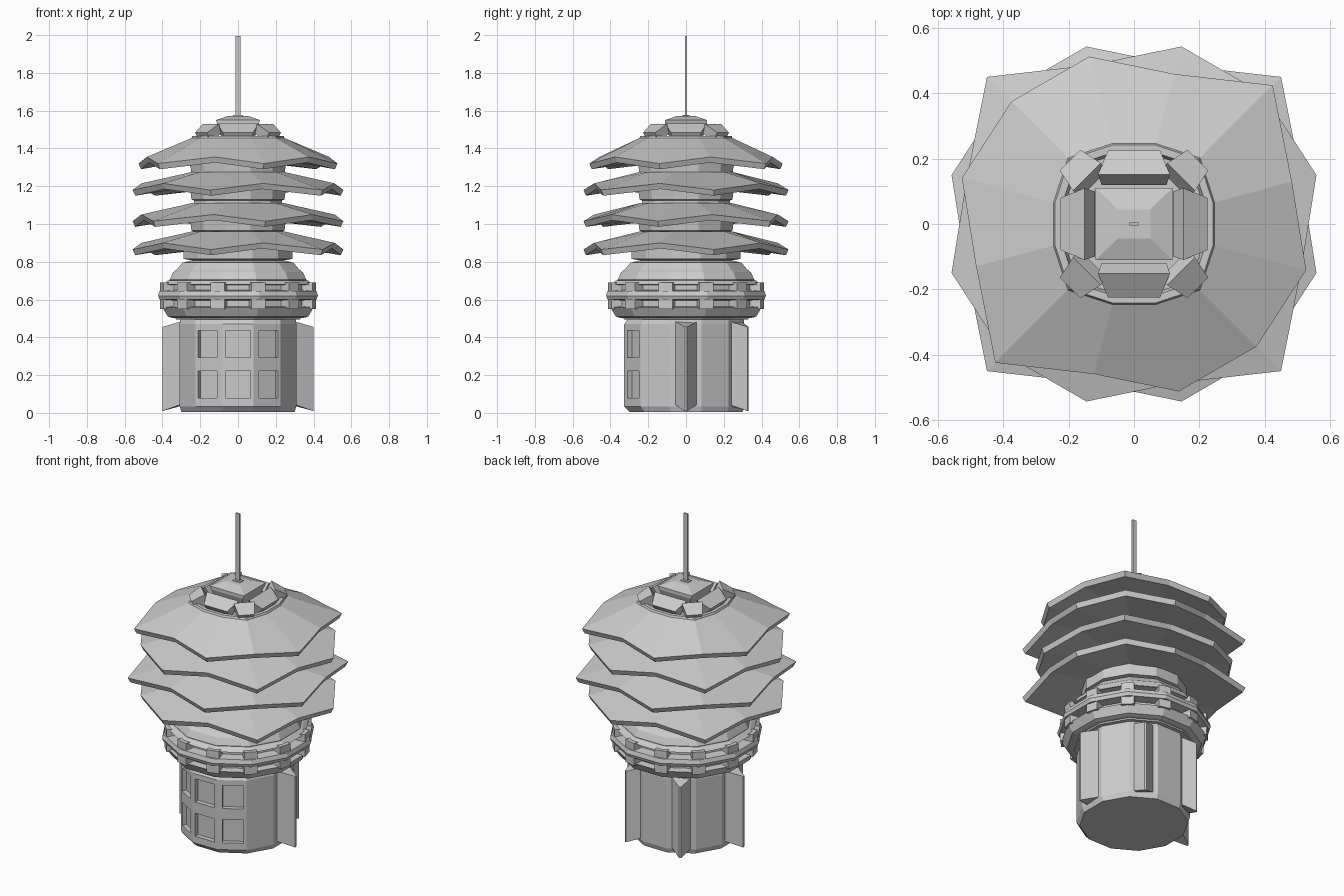
import bpy, bmesh
from math import sin, cos, radians
from mathutils import Matrix, Vector

if "Cube" in bpy.data.objects:
    bpy.data.objects.remove(bpy.data.objects["Cube"])

N = 12
ANG = [radians(15 + 30 * k) for k in range(N)]


def make(name, bm):
    bmesh.ops.recalc_face_normals(bm, faces=bm.faces)
    me = bpy.data.meshes.new(name)
    bm.to_mesh(me)
    bm.free()
    ob = bpy.data.objects.new(name, me)
    bpy.context.collection.objects.link(ob)
    return ob


def add_loft(bm, rings):
    """Skin a stack of equal-length point rings and cap both ends."""
    loops = [[bm.verts.new(p) for p in r] for r in rings]
    for a, b in zip(loops, loops[1:]):
        n = len(a)
        for i in range(n):
            j = (i + 1) % n
            bm.faces.new((a[i], a[j], b[j], b[i]))
    bm.faces.new(loops[0][::-1])
    bm.faces.new(loops[-1])


def loft(name, rings):
    bm = bmesh.new()
    add_loft(bm, rings)
    return make(name, bm)


def circle(r, z):
    return [(r * cos(a), r * sin(a), z) for a in ANG]


def turned(name, profile):
    return loft(name, [circle(r, z) for r, z in profile])


def box_ring(hx, hy, z, cx=0.0, cy=0.0):
    return [(cx - hx, cy - hy, z), (cx + hx, cy - hy, z),
            (cx + hx, cy + hy, z), (cx - hx, cy + hy, z)]


def add_box(bm, size, matrix):
    bmesh.ops.create_cube(bm, size=1, matrix=matrix @ Matrix.Diagonal((*size, 1)))


def spin(deg):
    return Matrix.Rotation(radians(deg), 4, 'Z')


# Lower body: twelve sides, front bulged forward with chamfered ends
def body_ring(r, z, front):
    return [(x, y * front if y < 0 else y, z) for x, y, z in circle(r, z)]


body = loft("lower_body", [body_ring(0.31, 0.01, 1.0), body_ring(0.32, 0.04, 1.06),
                           body_ring(0.32, 0.475, 1.06), body_ring(0.315, 0.505, 1.0)])

# Recessed windows on the three front facets
bm = bmesh.new()
for deg, w, r in ((-90, 0.135, 0.328), (-60, 0.12, 0.325), (-120, 0.12, 0.325)):
    for z in (0.155, 0.37):
        add_box(bm, (0.06, w, 0.145), spin(deg) @ Matrix.Translation((r, 0, z)))
cutter = make("window_cutter", bm)
cutter.hide_render = True
cutter.hide_set(True)
cut = body.modifiers.new("windows", 'BOOLEAN')
cut.operation = 'DIFFERENCE'
cut.solver = 'EXACT'
cut.object = cutter

# Wedge fins on the sides and back
for deg, r in ((0, 0.40), (60, 0.38), (120, 0.38), (180, 0.40)):
    def wedge(zi, zo):
        pts = [(0.27, -0.06, zi), (0.30, -0.06, zi), (r, -0.006, zo),
               (r, 0.006, zo), (0.30, 0.06, zi), (0.27, 0.06, zi)]
        return [spin(deg) @ Vector(p) for p in pts]
    loft("fin_%d" % deg, [wedge(0.05, 0.015), wedge(0.49, 0.46)])

# Gallery: core, three bands and ribs between the openings
turned("gallery_core", [(0.34, 0.50), (0.37, 0.56), (0.37, 0.69), (0.34, 0.70)])
turned("gallery_lower_band", [(0.36, 0.508), (0.385, 0.515), (0.415, 0.565), (0.36, 0.57)])
turned("gallery_middle_band", [(0.37, 0.60), (0.43, 0.605), (0.438, 0.625),
                               (0.43, 0.65), (0.37, 0.655)])
turned("gallery_upper_band", [(0.36, 0.68), (0.41, 0.685), (0.385, 0.705), (0.36, 0.71)])
bm = bmesh.new()
for k in range(N):
    add_box(bm, (0.06, 0.075, 0.14),
            spin(15 + 30 * k) @ Matrix.Translation((0.388, 0, 0.625)))
make("gallery_ribs", bm)

# Stepped shoulder above the gallery, and the central core
turned("shoulder", [(0.37, 0.69), (0.375, 0.71), (0.355, 0.75), (0.335, 0.765),
                    (0.305, 0.80), (0.24, 0.815)])
turned("tower_core", [(0.24, 0.80), (0.24, 1.42)])

# Roof tiers: wavy twelve-sided eaves with low tips and raised valleys
WAVE = {45: (0.60, 0), 15: (0.50, 1), -15: (0.545, 0),
        -45: (0.53, 1), -75: (0.53, 0), -105: (0.475, 1)}


def eave(scale, flip, z, lift, grow=1.0):
    pts = []
    for half in (0, 180):
        for deg, (r, up) in WAVE.items():
            a = radians(deg - half)
            x, y = r * scale * grow * cos(a), r * scale * grow * sin(a)
            pts.append((-x if flip else x, y, z + lift * up))
    return pts


def inner(rad, flip, z):
    pts = []
    for half in (0, 180):
        for deg in WAVE:
            a = radians(deg - half)
            r = rad * (1.12 if deg % 90 == 45 else 1.0)
            x, y = r * cos(a), r * sin(a)
            pts.append((-x if flip else x, y, z))
    return pts


TIERS = (("roof_tier_1", 0.84, 1.06, True), ("roof_tier_2", 0.99, 1.06, False),
         ("roof_tier_3", 1.155, 1.06, True), ("roof_tier_4", 1.295, 1.0, False))
for name, z, s, flip in TIERS:
    top = name.endswith("4")
    rings = [inner(0.24, flip, z + 0.05),
             eave(s, flip, z, 0.035, 0.975),
             eave(s, flip, z + 0.03, 0.035),
             inner(0.255, flip, z + (0.165 if top else 0.125))]
    if top:
        # Rim and shallow tray at the summit
        rings += [inner(0.25, flip, 1.472), inner(0.228, flip, 1.472), inner(0.22, flip, 1.45)]
    loft(name, rings)
    if not top:
        turned(name + "_collar", [(0.23, z - 0.03), (0.30 if z < 0.9 else 0.255, z - 0.02),
                                  (0.30 if z < 0.9 else 0.265, z + 0.06)])
turned("roof_tier_4_collar", [(0.255, 1.26), (0.265, 1.36)])

# Summit blocks: tilted tapered blocks around the lantern
for k in range(8):
    side = k % 2 == 0
    wi, wo, r, h = (0.11, 0.08, 0.172, 0.03) if side else (0.06, 0.045, 0.225, 0.028)
    m = spin(45 * k) @ Matrix.Translation((r, 0, 1.488)) @ Matrix.Rotation(radians(32), 4, 'Y')
    rings = []
    for zz, g in ((-h, 0.9), (h, 1.0)):
        q = [(-0.043, -wi * g, zz), (0.043, -wo * g, zz), (0.043, wo * g, zz), (-0.043, wi * g, zz)]
        rings.append([m @ Vector(p) for p in q])
    loft("summit_block_%d" % k, rings)

# Square lantern with pyramid cap, and the mast
loft("summit_lantern", [box_ring(0.09, 0.09, 1.44), box_ring(0.09, 0.09, 1.48),
                        box_ring(0.11, 0.11, 1.535), box_ring(0.117, 0.11, 1.555),
                        box_ring(0.05, 0.045, 1.578)])
loft("mast_foot", [box_ring(0.028, 0.02, 1.57), box_ring(0.026, 0.018, 1.582)])
loft("mast", [box_ring(0.013, 0.005, 1.56), box_ring(0.013, 0.005, 2.0)])

# Settle the whole model on the ground
for ob in bpy.context.scene.objects:
    ob.location.z -= 0.005
